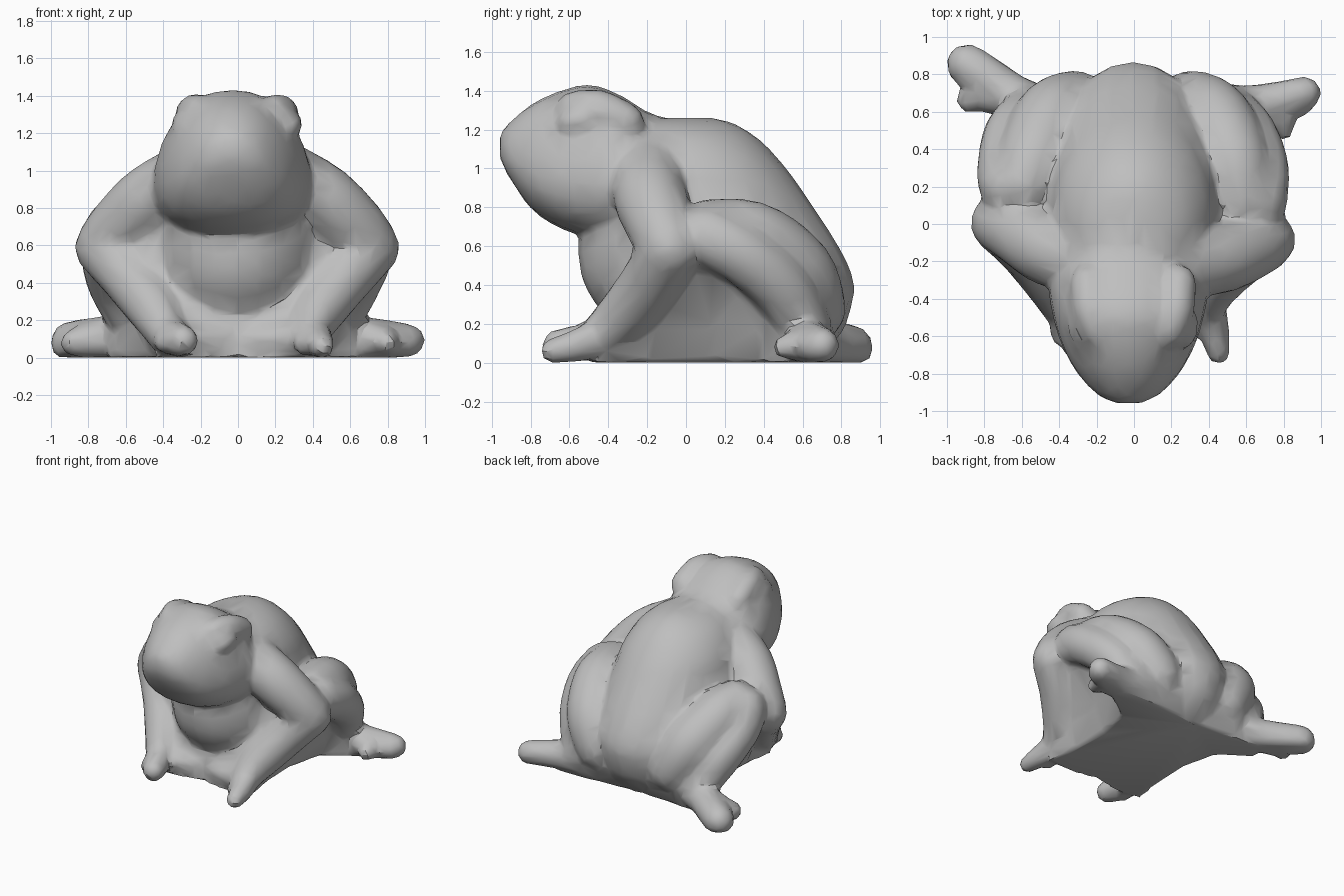
import bpy, bmesh, math
from mathutils import Vector

cube = bpy.data.objects.get("Cube")
if cube:
    bpy.data.objects.remove(cube, do_unlink=True)

SEG = 24
bm = bmesh.new()


def smooth_path(pts, steps=5):
    """Catmull-Rom interpolation of tuples of any length."""
    out = []
    p = [pts[0]] + list(pts) + [pts[-1]]
    for i in range(1, len(p) - 2):
        for s in range(steps):
            t = s / steps
            out.append(tuple(
                0.5 * (2 * b + (c - a) * t + (2 * a - 5 * b + 4 * c - d) * t ** 2
                       + (3 * b - a - 3 * c + d) * t ** 3)
                for a, b, c, d in zip(p[i - 1], p[i], p[i + 1], p[i + 2])))
    out.append(tuple(pts[-1]))
    return out


def skin(rings):
    """Bridge rings of points into a closed solid resting on the floor."""
    loops = [[bm.verts.new((q[0], q[1], max(q[2], 0.0))) for q in r] for r in rings]
    for a, b in zip(loops, loops[1:]):
        for i in range(len(a)):
            j = (i + 1) % len(a)
            bm.faces.new((a[i], a[j], b[j], b[i]))
    bm.faces.new(loops[0][::-1])
    bm.faces.new(loops[-1])


def oval(center, u, v, ru, rv, power=2.0, taper=0.0):
    """Superellipse ring, narrowing towards +v by the taper."""
    ring = []
    for i in range(SEG):
        a = 2 * math.pi * i / SEG
        c = math.copysign(abs(math.cos(a)) ** (2 / power), math.cos(a))
        s = math.copysign(abs(math.sin(a)) ** (2 / power), math.sin(a))
        ring.append(center + u * c * ru * (1 - taper * s) + v * s * rv)
    return ring


def limb(side, *pts):
    """Round-ended tube through (x, y, z, radius) points."""
    path = smooth_path(pts)
    pos = [Vector((p[0] * side, p[1], p[2])) for p in path]
    rad = [p[3] for p in path]
    n = len(pos)
    tan = [(pos[min(i + 1, n - 1)] - pos[max(i - 1, 0)]).normalized() for i in range(n)]
    caps = [math.radians(d) for d in (85, 60, 30)]
    spine = [(pos[0] - tan[0] * rad[0] * math.sin(a), rad[0] * math.cos(a), tan[0]) for a in caps]
    spine += list(zip(pos, rad, tan))
    spine += [(pos[-1] + tan[-1] * rad[-1] * math.sin(a), rad[-1] * math.cos(a), tan[-1])
              for a in reversed(caps)]
    rings = []
    for c, r, t in spine:
        u = t.cross(Vector((0, 0, 1))).normalized()
        rings.append(oval(c, u, u.cross(t), r, r))
    skin(rings)


X, Y, Z = Vector((1, 0, 0)), Vector((0, 1, 0)), Vector((0, 0, 1))

# Torso: height, front y, back y, half width
torso = [(0.0, -0.36, 0.66, 0.34), (0.1, -0.38, 0.75, 0.39), (0.2, -0.40, 0.82, 0.42),
         (0.4, -0.53, 0.86, 0.48), (0.6, -0.56, 0.78, 0.49), (0.8, -0.52, 0.65, 0.46),
         (1.0, -0.45, 0.51, 0.41), (1.15, -0.40, 0.37, 0.31), (1.23, -0.30, 0.24, 0.18),
         (1.26, -0.15, 0.13, 0.05)]
skin([oval(Vector((0, (f + b) / 2, z)), X, Y, w, (b - f) / 2)
      for z, f, b, w in smooth_path(torso)])

# Star-shaped base webbing the limbs together: half outlines from front to back
floor_edge = [(0, -.45), (.25, -.5), (.44, -.46), (.4, -.2), (.39, .1),
              (.45, .38), (.7, .55), (.66, .68), (.4, .68), (0, .65)]
ankle_edge = [(0, -.42), (.25, -.44), (.42, -.36), (.48, -.17), (.48, .12),
              (.53, .38), (.66, .52), (.62, .7), (.4, .76), (0, .76)]
knee_edge = [(0, -.3), (.3, -.3), (.5, -.27), (.67, -.14), (.69, .1),
             (.67, .33), (.6, .45), (.5, .55), (.4, .6), (0, .6)]
arm_edge = [(x * .87, y * .9) for x, y in knee_edge]
skin([[(x, y, z) for x, y in half] + [(-x, y, z) for x, y in half[-2:0:-1]]
      for z, half in ((0, floor_edge), (.18, ankle_edge), (.5, knee_edge), (.68, arm_edge))])

# Head: y, lowest z, highest z, half width
head = [(-0.965, 1.06, 1.17, 0.06), (-0.92, 0.96, 1.23, 0.16), (-0.8, 0.79, 1.33, 0.27),
        (-0.65, 0.69, 1.40, 0.35), (-0.5, 0.65, 1.43, 0.395), (-0.35, 0.64, 1.38, 0.415),
        (-0.2, 0.64, 1.29, 0.38), (0.0, 0.65, 1.22, 0.32)]
skin([oval(Vector((-0.025, y, (lo + hi) / 2)), X, Z, w, (hi - lo) / 2, 2.3, 0.17)
      for y, lo, hi, w in smooth_path(head)])

# The right limbs sit slightly further back and higher
for side, back, lift, tuck in ((1, 0.0, 0.0, 0.03), (-1, 0.09, 0.03, 0.0)):
    # Eye bulge and brow ridge
    limb(side, (0.27, -0.60, 1.24, 0.07), (0.27, -0.53, 1.25, 0.08))
    limb(side, (0.19, -0.58, 1.31, 0.09), (0.23, -0.46, 1.31, 0.095), (0.24, -0.32, 1.24, 0.10))
    # Upper arm, forearm
    limb(side, (0.24, -0.20, 0.97, 0.19), (0.45, -0.19 + back / 2, 0.85, 0.19),
         (0.61, -0.14 + back, 0.71, 0.175), (0.71, -0.09 + back, 0.59, 0.16))
    limb(side, (0.70, -0.10 + back, 0.58, 0.16), (0.57, -0.19 + back / 2, 0.42, 0.15),
         (0.44, -0.32, 0.25, 0.14), (0.38, -0.45, 0.13, 0.11))
    # Thigh and folded shank
    limb(side, (0.58, 0.12 + back, 0.68 + lift, 0.165), (0.53, 0.34, 0.63, 0.20),
         (0.43, 0.55, 0.46, 0.21), (0.32, 0.63, 0.28, 0.19))
    limb(side, (0.66, 0.10 + back, 0.65 + lift, 0.16), (0.68, 0.28, 0.56, 0.155),
         (0.64 - tuck, 0.48, 0.39, 0.155), (0.53 - tuck, 0.61, 0.17, 0.14))
    # Inner finger reaching across the front
    limb(side, (0.38, -0.44, 0.11, 0.09), (0.22, -0.43, 0.10, 0.08), (0.06, -0.38, 0.09, 0.08))

# Left hand
limb(1, (0.38, -0.42, 0.14, 0.11), (0.43, -0.56, 0.09, 0.085), (0.455, -0.69, 0.06, 0.065))
limb(1, (0.38, -0.44, 0.12, 0.09), (0.37, -0.56, 0.07, 0.065))
# Right hand
limb(-1, (0.38, -0.42, 0.14, 0.11), (0.33, -0.56, 0.10, 0.095), (0.29, -0.66, 0.09, 0.085))
limb(-1, (0.38, -0.44, 0.12, 0.09), (0.38, -0.60, 0.08, 0.06))
# Left foot
limb(1, (0.45, 0.61, 0.13, 0.13), (0.66, 0.63, 0.11, 0.11), (0.80, 0.66, 0.10, 0.10),
     (0.915, 0.695, 0.09, 0.09))
limb(1, (0.70, 0.60, 0.09, 0.10), (0.90, 0.655, 0.08, 0.08))
limb(1, (0.68, 0.60, 0.10, 0.10), (0.78, 0.56, 0.09, 0.085), (0.80, 0.50, 0.08, 0.06))
# Right foot
limb(-1, (0.45, 0.58, 0.13, 0.13), (0.65, 0.68, 0.11, 0.12), (0.79, 0.775, 0.09, 0.12),
     (0.885, 0.845, 0.08, 0.115))
limb(-1, (0.66, 0.67, 0.10, 0.11), (0.80, 0.69, 0.09, 0.10), (0.87, 0.66, 0.08, 0.075))

# Fuse every part into one clay-like skin
bmesh.ops.recalc_face_normals(bm, faces=bm.faces)
mesh = bpy.data.meshes.new("frog")
bm.to_mesh(mesh)
bm.free()
frog = bpy.data.objects.new("frog", mesh)
bpy.context.collection.objects.link(frog)
bpy.ops.object.select_all(action='DESELECT')
frog.select_set(True)
bpy.context.view_layer.objects.active = frog

fuse = frog.modifiers.new("fuse", 'REMESH')
fuse.mode = 'VOXEL'
fuse.voxel_size = 0.02
soften = frog.modifiers.new("soften", 'SMOOTH')
soften.factor = 0.5
soften.iterations = 8
facet = frog.modifiers.new("facet", 'DECIMATE')
facet.ratio = 0.06
bpy.ops.object.convert(target='MESH')

# Centre on the origin and stand on the floor
mesh = frog.data
lo = [min(v.co[i] for v in mesh.vertices) for i in range(3)]
hi = [max(v.co[i] for v in mesh.vertices) for i in range(3)]
origin = Vector(((lo[0] + hi[0]) / 2, (lo[1] + hi[1]) / 2, lo[2]))
for v in mesh.vertices:
    v.co -= origin

# Single grey skin colour
grey = bpy.data.materials.new("stone grey")
grey.use_nodes = True
colour = (0.52, 0.52, 0.52, 1)
grey.diffuse_color = colour
grey.node_tree.nodes["Principled BSDF"].inputs["Base Color"].default_value = colour
mesh.materials.clear()
mesh.materials.append(grey)
bpy.ops.object.shade_smooth_by_angle(angle=math.radians(30))
